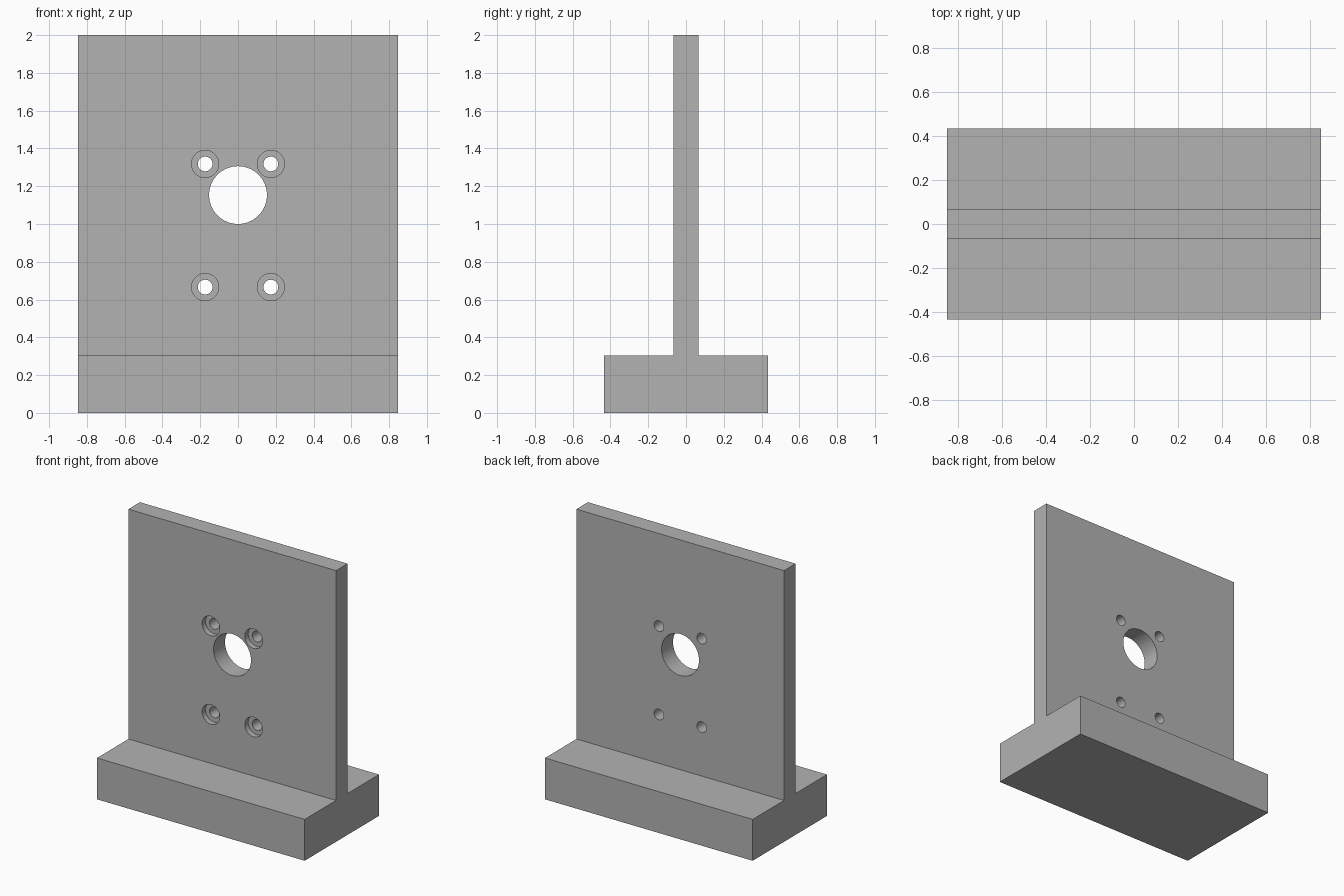
import bpy, bmesh, math
from mathutils import Matrix

old = bpy.data.objects.get("Cube")
if old:
    bpy.data.objects.remove(old, do_unlink=True)

HALF_X, BASE_Y, PLATE_Y = 0.847, 0.433, 0.067
BASE_Z, TOP_Z = 0.305, 2.0
BORE_DEPTH = 0.04

grey = bpy.data.materials.new("plain grey")
grey.use_nodes = True
colour = (0.45, 0.45, 0.45, 1)
grey.diffuse_color = colour
grey.node_tree.nodes["Principled BSDF"].inputs["Base Color"].default_value = colour


def add_object(name, bm):
    bmesh.ops.recalc_face_normals(bm, faces=bm.faces)
    mesh = bpy.data.meshes.new(name)
    bm.to_mesh(mesh)
    bm.free()
    mesh.materials.append(grey)
    obj = bpy.data.objects.new(name, mesh)
    bpy.context.collection.objects.link(obj)
    return obj


def stepped_pin(bm, x, z, steps):
    """Closed round pin along y; steps are (y, radius) pairs."""
    n = 64
    rings = [[bm.verts.new((x + r * math.cos(2 * math.pi * i / n), y,
                            z + r * math.sin(2 * math.pi * i / n)))
              for i in range(n)] for y, r in steps]
    for a, b in zip(rings, rings[1:]):
        for i in range(n):
            j = (i + 1) % n
            bm.faces.new((a[i], a[j], b[j], b[i]))
    bm.faces.new(rings[0])
    bm.faces.new(rings[-1])


# Upright plate on a thick base: one extruded T profile
half = [(BASE_Y, 0), (BASE_Y, BASE_Z), (PLATE_Y, BASE_Z), (PLATE_Y, TOP_Z)]
profile = half + [(-y, z) for y, z in reversed(half)]
bm = bmesh.new()
face = bm.faces.new([bm.verts.new((-HALF_X, y, z)) for y, z in profile])
out = bmesh.ops.extrude_face_region(bm, geom=[face])
moved = [v for v in out["geom"] if isinstance(v, bmesh.types.BMVert)]
bmesh.ops.translate(bm, verts=moved, vec=(2 * HALF_X, 0, 0))
bracket = add_object("mounting_bracket", bm)

# Cutters: large through hole and four screw holes counterbored at the front
bm = bmesh.new()
stepped_pin(bm, 0, 1.153, [(-0.2, 0.153), (0.2, 0.153)])
floor_y = BORE_DEPTH - PLATE_Y
for x in (-0.174, 0.174):
    for z in (0.666, 1.318):
        stepped_pin(bm, x, z, [(-0.2, 0.072), (floor_y, 0.072),
                               (floor_y, 0.039), (0.2, 0.039)])
cutter = add_object("hole_cutter", bm)

cut = bracket.modifiers.new("holes", 'BOOLEAN')
cut.operation = 'DIFFERENCE'
cut.solver = 'EXACT'
cut.object = cutter

bpy.ops.object.select_all(action='DESELECT')
bracket.select_set(True)
bpy.context.view_layer.objects.active = bracket
bpy.ops.object.modifier_apply(modifier=cut.name)
bpy.data.objects.remove(cutter, do_unlink=True)
bpy.ops.object.shade_smooth_by_angle(angle=math.radians(30))
